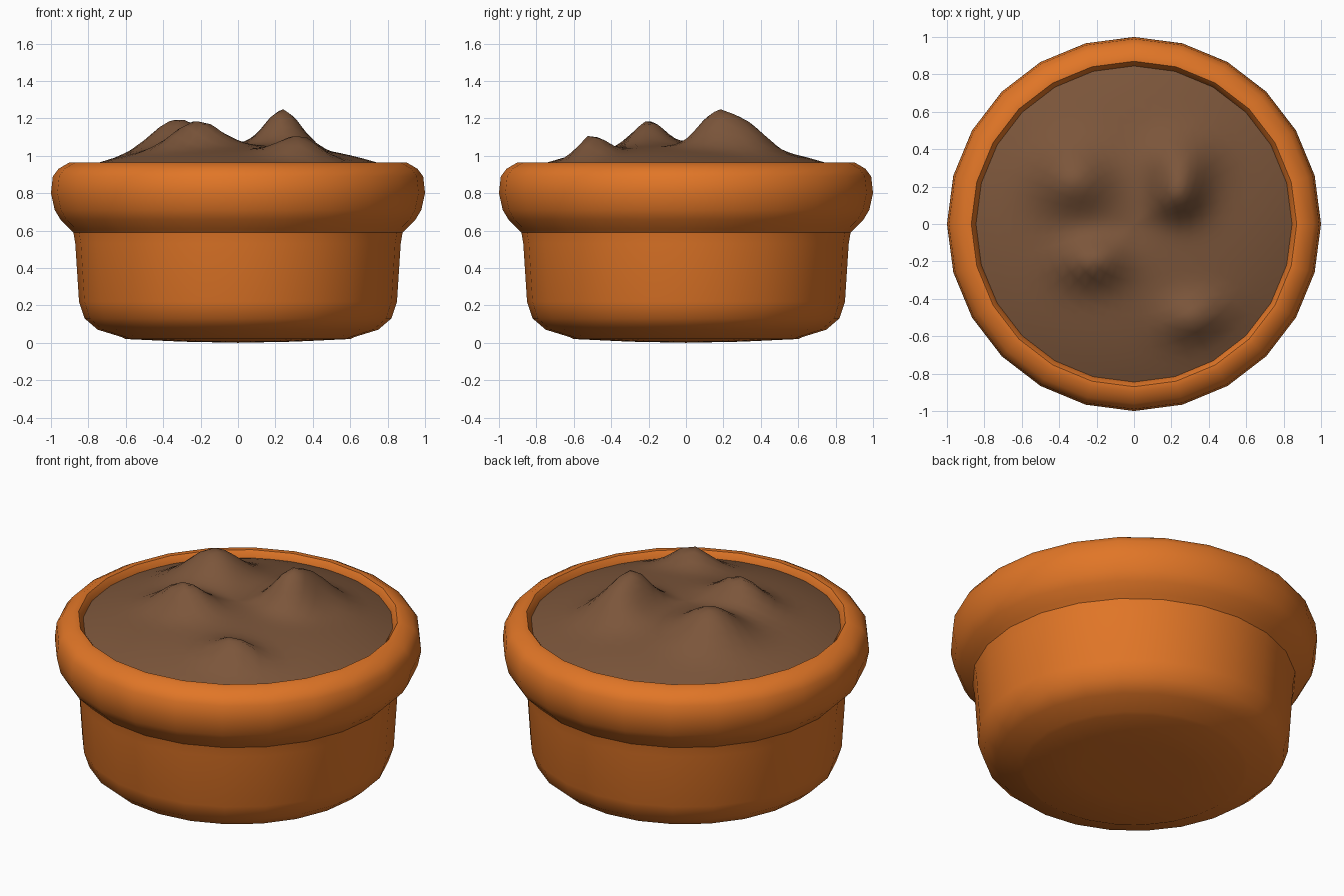
import bpy, bmesh, math

cube = bpy.data.objects.get("Cube")
if cube:
    bpy.data.objects.remove(cube, do_unlink=True)


def material(name, color):
    mat = bpy.data.materials.new(name)
    mat.use_nodes = True
    mat.diffuse_color = color
    mat.node_tree.nodes["Principled BSDF"].inputs["Base Color"].default_value = color
    return mat


def lathe(name, profile, sides, mat, height=None, sharp=35):
    """Spin a (radius, z) profile around z; height optionally reshapes it."""
    bm = bmesh.new()
    verts = [bm.verts.new((r, 0, z)) for r, z in profile]
    edges = [bm.edges.new(pair) for pair in zip(verts, verts[1:])]
    bmesh.ops.spin(bm, geom=verts + edges, cent=(0, 0, 0), axis=(0, 0, 1),
                   angle=math.tau, steps=sides)
    bmesh.ops.remove_doubles(bm, verts=bm.verts, dist=0.0005)
    if height:
        for v in bm.verts:
            v.co.z = height(v.co.x, v.co.y)
    bmesh.ops.recalc_face_normals(bm, faces=bm.faces)
    bm.normal_update()
    # An open surface may come out upside down
    if height and sum(f.normal.z for f in bm.faces) < 0:
        bmesh.ops.reverse_faces(bm, faces=bm.faces)
    mesh = bpy.data.meshes.new(name)
    bm.to_mesh(mesh)
    bm.free()
    mesh.materials.append(mat)
    obj = bpy.data.objects.new(name, mesh)
    bpy.context.collection.objects.link(obj)
    bpy.ops.object.select_all(action='DESELECT')
    obj.select_set(True)
    bpy.context.view_layer.objects.active = obj
    bpy.ops.object.shade_smooth_by_angle(angle=math.radians(sharp))
    return obj


terracotta = material("terracotta orange", (0.75, 0.18, 0.02, 1))
earth = material("earth brown", (0.2, 0.092, 0.043, 1))

# Pot: shallow convex base, rounded foot, straight wall, bulging rim, inner lip
pot_profile = [
    (0, 0), (0.3, 0.006), (0.6, 0.02), (0.62, 0.03), (0.75, 0.07),
    (0.82, 0.13), (0.85, 0.22), (0.87, 0.53), (0.88, 0.59), (0.9, 0.61),
    (0.95, 0.66), (0.98, 0.71), (1, 0.8), (0.99, 0.89), (0.96, 0.93),
    (0.9, 0.965), (0.87, 0.965), (0.845, 0.93), (0.84, 0.8),
]
lathe("pot", pot_profile, 24, terracotta)

# Soil mounds: x, y, height, width in x, width in y
MOUNDS = [
    (-0.33, 0.24, 0.16, 0.19, 0.18),
    (0.24, 0.16, 0.18, 0.13, 0.13),
    (0.25, 0.34, 0.12, 0.17, 0.13),
    (-0.22, -0.2, 0.14, 0.18, 0.12),
    (0.33, -0.51, 0.11, 0.15, 0.11),
]


def soil_height(x, y):
    r = math.hypot(x, y) / 0.85
    base = 0.925 + 0.13 * (1 - r ** 2.6)
    bumps = [h * math.exp(-((x - cx) / wx) ** 2 - ((y - cy) / wy) ** 2)
             for cx, cy, h, wx, wy in MOUNDS]
    return base + sum(bumps) * min(1, 4 * (1 - r))


rings = 14
lathe("soil", [(0.85 * i / rings, 0) for i in range(rings + 1)], 48, earth,
      soil_height, 60)
